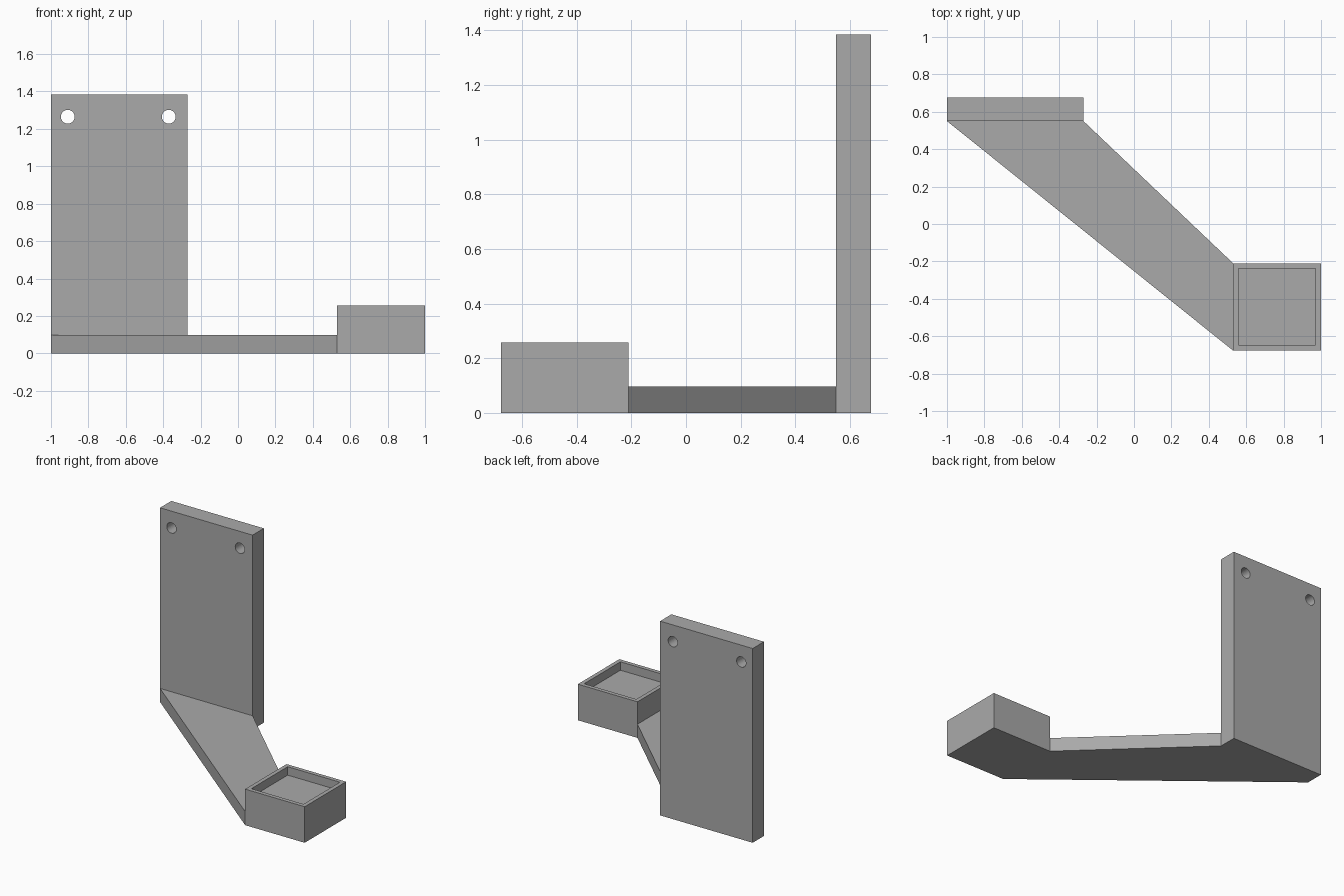
import bpy
import bmesh
from mathutils import Matrix, Vector

cube = bpy.data.objects.get("Cube")
if cube:
    bpy.data.objects.remove(cube, do_unlink=True)

grey = bpy.data.materials.new("plain_grey")
grey.use_nodes = True
colour = (0.4, 0.4, 0.4, 1)
grey.diffuse_color = colour
grey.node_tree.nodes["Principled BSDF"].inputs["Base Color"].default_value = colour


def add_object(name, bm):
    bmesh.ops.recalc_face_normals(bm, faces=bm.faces)
    mesh = bpy.data.meshes.new(name)
    bm.to_mesh(mesh)
    bm.free()
    mesh.materials.append(grey)
    obj = bpy.data.objects.new(name, mesh)
    bpy.context.collection.objects.link(obj)
    return obj


def prism(name, outline, bottom, top):
    bm = bmesh.new()
    base = bm.faces.new([bm.verts.new((x, y, bottom)) for x, y in outline])
    new = bmesh.ops.extrude_face_region(bm, geom=[base], use_keep_orig=True)["geom"]
    verts = [v for v in new if isinstance(v, bmesh.types.BMVert)]
    bmesh.ops.translate(bm, verts=verts, vec=(0, 0, top - bottom))
    return add_object(name, bm)


def rectangle(x0, x1, y0, y1):
    return [(x0, y0), (x1, y0), (x1, y1), (x0, y1)]


def cut(target, cutter):
    mod = target.modifiers.new("cut", "BOOLEAN")
    mod.operation = "DIFFERENCE"
    mod.solver = "EXACT"
    mod.object = cutter
    cutter.hide_render = True
    cutter.hide_set(True)


LEFT, PLATE_RIGHT, TRAY_LEFT, RIGHT = -1.0, -0.27, 0.53, 1.0
FRONT, TRAY_BACK, PLATE_FRONT, BACK = -0.677, -0.21, 0.55, 0.677

# Upright mounting plate with two screw holes
plate = prism("back_plate", rectangle(LEFT, PLATE_RIGHT, PLATE_FRONT, BACK), 0, 1.385)
bm = bmesh.new()
for x in (-0.91, -0.37):
    place = Matrix.Translation(Vector((x, 0.61, 1.265))) @ Matrix.Rotation(1.5708, 4, "X")
    bmesh.ops.create_cone(bm, cap_ends=True, segments=32, radius1=0.037,
                          radius2=0.037, depth=0.4, matrix=place)
cut(plate, add_object("screw_hole_cutter", bm))

# Slanted flat arm joining the plate and the tray
prism("arm", [(LEFT, PLATE_FRONT), (TRAY_LEFT, FRONT),
              (TRAY_LEFT, TRAY_BACK), (PLATE_RIGHT, PLATE_FRONT)], 0, 0.097)

# Square tray with a shallow recess
WALL, RIM, DEPTH = 0.029, 0.257, 0.06
tray = prism("tray", rectangle(TRAY_LEFT, RIGHT, FRONT, TRAY_BACK), 0, RIM)
recess = rectangle(TRAY_LEFT + WALL, RIGHT - WALL, FRONT + WALL, TRAY_BACK - WALL)
cut(tray, prism("recess_cutter", recess, RIM - DEPTH, RIM + 0.1))
